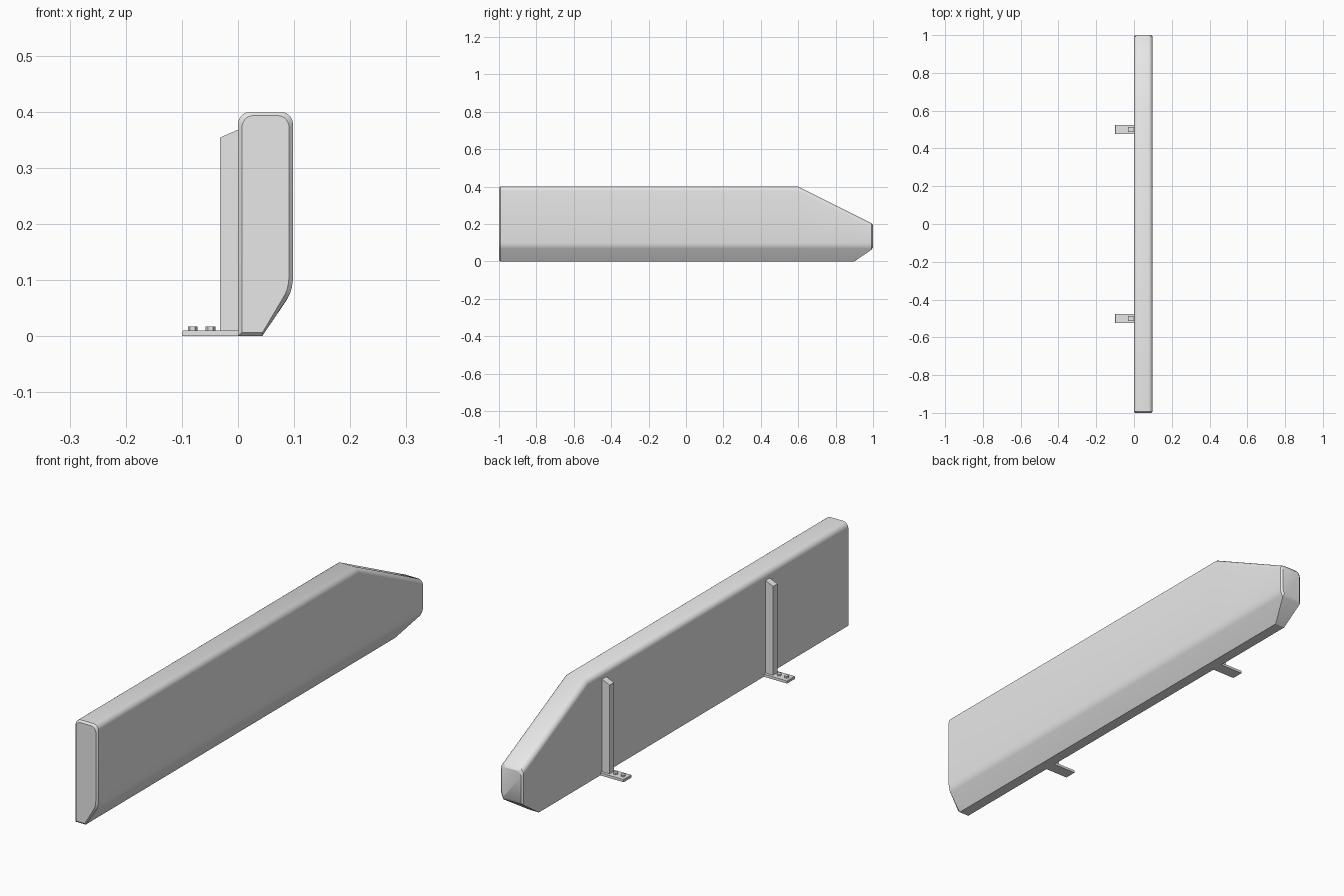
import bpy
import bmesh
import math

cube = bpy.data.objects.get("Cube")
if cube:
    bpy.data.objects.remove(cube, do_unlink=True)

grey = bpy.data.materials.new("light grey")
grey.use_nodes = True
COLOUR = (0.8, 0.8, 0.8, 1)
grey.diffuse_color = COLOUR
grey.node_tree.nodes["Principled BSDF"].inputs["Base Color"].default_value = COLOUR


def finish(name, bm, smooth=None):
    bmesh.ops.recalc_face_normals(bm, faces=bm.faces)
    mesh = bpy.data.meshes.new(name)
    bm.to_mesh(mesh)
    bm.free()
    mesh.materials.append(grey)
    obj = bpy.data.objects.new(name, mesh)
    bpy.context.collection.objects.link(obj)
    if smooth:
        bpy.ops.object.select_all(action='DESELECT')
        obj.select_set(True)
        bpy.context.view_layer.objects.active = obj
        bpy.ops.object.shade_smooth_by_angle(angle=math.radians(smooth))
    return obj


def loft(bm, rings):
    loops = [[bm.verts.new(p) for p in ring] for ring in rings]
    n = len(loops[0])
    for a, b in zip(loops, loops[1:]):
        for i in range(n):
            j = (i + 1) % n
            bm.faces.new((a[i], a[j], b[j], b[i]))
    bm.faces.new(loops[0])
    bm.faces.new(loops[-1])


# Panel: rounded top, chamfered lower outer edge, tapered rear end
WIDTH, RADIUS, BEVEL, STEPS = 0.098, 0.022, 0.007, 6


def section(y, inset=0):
    top = 0.4 - 0.5 * max(0, y - 0.6)
    low = 0.68 * max(0, y - 0.9)
    pts = [(0, low), (0.043 + 0.68 * low, low), (0.089, 0.069),
           (0.093, 0.077), (0.096, 0.087), (WIDTH, 0.102)]
    for cx, start in ((WIDTH - RADIUS, 0), (RADIUS, 90)):
        for k in range(STEPS + 1):
            a = math.radians(start + 90 * k / STEPS)
            pts.append((cx + RADIUS * math.cos(a),
                        top - RADIUS + RADIUS * math.sin(a)))
    mx, mz = WIDTH / 2, (top + low) / 2
    sx = 1 - 2 * inset / WIDTH
    sz = 1 - 2 * inset / (top - low)
    return [(mx + (x - mx) * sx, y, mz + (z - mz) * sz) for x, z in pts]


bm = bmesh.new()
loft(bm, [section(-1, BEVEL), section(-1 + BEVEL), section(0.6),
          section(0.9), section(1 - BEVEL), section(1, BEVEL)])
finish("panel", bm, 32)


# Brackets: upright, foot plate and two bolts at each end
def extrude_profile(name, profile, y, half):
    bm = bmesh.new()
    loft(bm, [[(x, y + s * half, z) for x, z in profile] for s in (-1, 1)])
    return finish(name, bm)


for side, y in (("front", -0.5), ("rear", 0.5)):
    extrude_profile(side + "_upright",
                    [(-0.032, 0.005), (0.002, 0.005), (0.002, 0.369), (-0.032, 0.354)],
                    y, 0.013)
    extrude_profile(side + "_foot_plate",
                    [(-0.1, 0), (0.002, 0), (0.002, 0.01), (-0.098, 0.01), (-0.1, 0.008)],
                    y, 0.024)
    for label, x in (("outer", -0.081), ("inner", -0.049)):
        bm = bmesh.new()
        loft(bm, [[(x + 0.0085 * math.cos(k * math.pi / 3),
                    y + 0.0085 * math.sin(k * math.pi / 3), z) for k in range(6)]
                  for z in (0.008, 0.017)])
        finish(side + "_" + label + "_bolt", bm)
